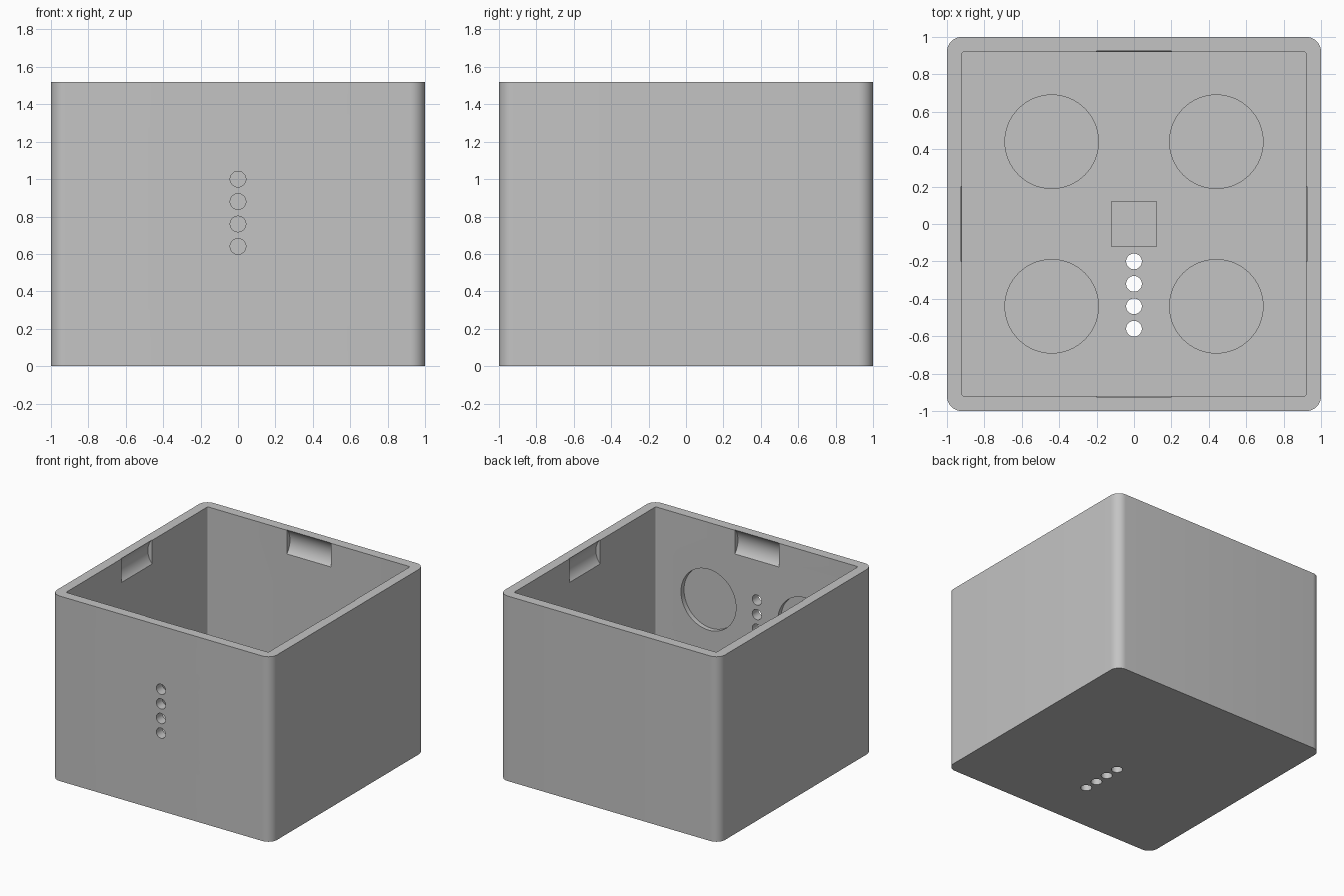
import bpy
import bmesh
from math import radians
from mathutils import Matrix, Vector

cube = bpy.data.objects.get("Cube")
if cube:
    bpy.data.objects.remove(cube, do_unlink=True)

HEIGHT, WALL, RECESS = 1.52, 0.08, 0.04
INNER = 1 - WALL

grey = bpy.data.materials.new("plain grey")
grey.use_nodes = True
grey.diffuse_color = (0.55, 0.55, 0.55, 1)
grey.node_tree.nodes["Principled BSDF"].inputs["Base Color"].default_value = grey.diffuse_color


def add_object(name, bm):
    mesh = bpy.data.meshes.new(name)
    bm.to_mesh(mesh)
    bm.free()
    mesh.materials.append(grey)
    obj = bpy.data.objects.new(name, mesh)
    bpy.context.collection.objects.link(obj)
    return obj


def block(name, half, bottom, top, radius=0):
    """Square block with optionally rounded upright edges."""
    bm = bmesh.new()
    bmesh.ops.create_cube(bm, size=1)
    bmesh.ops.scale(bm, vec=(2 * half, 2 * half, top - bottom), verts=bm.verts)
    bmesh.ops.translate(bm, vec=(0, 0, (top + bottom) / 2), verts=bm.verts)
    if radius:
        upright = [e for e in bm.edges
                   if abs(e.verts[0].co.z - e.verts[1].co.z) > 0.01]
        bmesh.ops.bevel(bm, geom=upright, offset=radius, segments=10,
                        profile=0.5, affect='EDGES')
    return add_object(name, bm)


def rod(name, centre, radius, length, axis):
    """Cylinder lying along the given axis."""
    bm = bmesh.new()
    turn = Vector((0, 0, 1)).rotation_difference(Vector(axis)).to_matrix().to_4x4()
    bmesh.ops.create_cone(bm, cap_ends=True, segments=64, radius1=radius,
                          radius2=radius, depth=length,
                          matrix=Matrix.Translation(centre) @ turn)
    return add_object(name, bm)


X, Y, Z = (1, 0, 0), (0, 1, 0), (0, 0, 1)
box = block("open_box", 1, 0, HEIGHT, 0.08)

# Main cavity and square pocket in the floor
cutters = [block("cavity", INNER, WALL, HEIGHT + 0.2, 0.01),
           block("square_pocket", 0.12, WALL - RECESS, WALL + 0.1)]

# Round pockets in the floor and on the inside of the front wall
for x in (-0.44, 0.44):
    for y in (-0.44, 0.44):
        cutters.append(rod("floor_pocket", (x, y, WALL), 0.25, 2 * RECESS, Z))
    cutters.append(rod("wall_pocket", (x, -INNER, 0.885), 0.25, 2 * RECESS, Y))

# Rows of small through holes in the floor and the front wall
for i in range(4):
    step = 0.12 * i
    cutters.append(rod("floor_hole", (0, -0.2 - step, 0), 0.042, 0.4, Z))
    cutters.append(rod("front_hole", (0, -1, 1.0 - step), 0.042, 0.4, Y))

# Curved snap grooves under the rim, one on each wall
for side in (-0.815, 0.815):
    cutters.append(rod("snap_groove", (0, side, 1.425), 0.145, 0.4, X))
    cutters.append(rod("snap_groove", (side, 0, 1.425), 0.145, 0.4, Y))

bpy.context.view_layer.objects.active = box
for cutter in cutters:
    cutter.hide_render = True
    mod = box.modifiers.new("cut", 'BOOLEAN')
    mod.operation = 'DIFFERENCE'
    mod.solver = 'EXACT'
    mod.object = cutter
    bpy.ops.object.modifier_apply(modifier=mod.name)
    bpy.data.objects.remove(cutter, do_unlink=True)

for obj in bpy.context.selected_objects:
    obj.select_set(False)
box.select_set(True)
bpy.ops.object.shade_smooth_by_angle(angle=radians(30))
